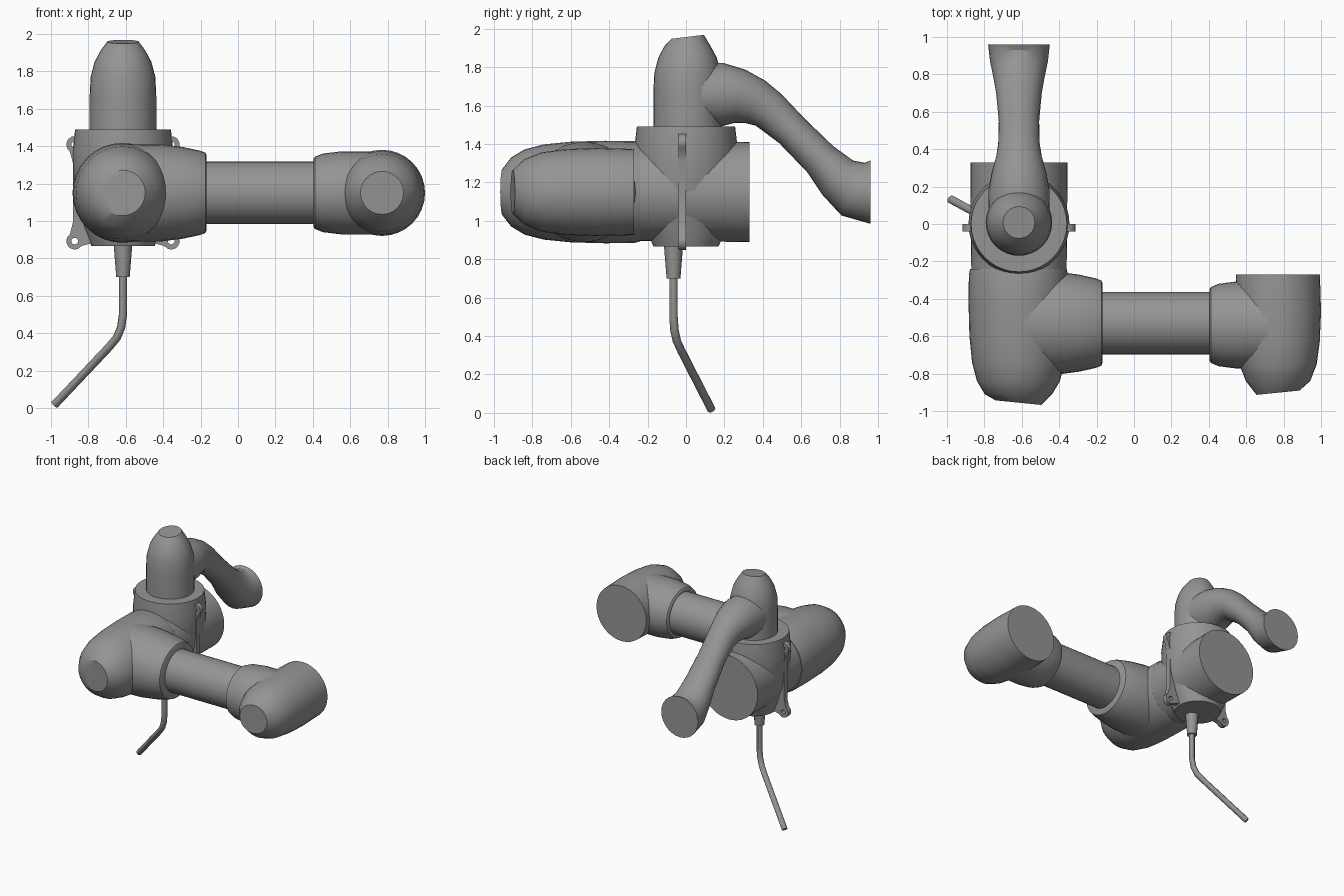
import bpy, bmesh, math
from mathutils import Vector

if "Cube" in bpy.data.objects:
    bpy.data.objects.remove(bpy.data.objects["Cube"])

GREY = (0.3, 0.3, 0.3, 1)
grey = bpy.data.materials.new("plain grey")
grey.use_nodes = True
grey.diffuse_color = GREY
grey.node_tree.nodes["Principled BSDF"].inputs["Base Color"].default_value = GREY

X, Y, Z = Vector((1, 0, 0)), Vector((0, 1, 0)), Vector((0, 0, 1))
HUB_X, MID_Z, ARM_Y = -0.615, 1.15, -0.53


def finish(obj):
    obj.data.materials.clear()
    obj.data.materials.append(grey)
    bpy.ops.object.select_all(action="DESELECT")
    obj.select_set(True)
    bpy.context.view_layer.objects.active = obj
    if obj.type == "MESH":
        bpy.ops.object.shade_smooth_by_angle(angle=math.radians(30))


def loft(name, rings, segs=32):
    """Skin a capped tube over rings given as (centre, u vector, v vector)."""
    bm = bmesh.new()
    loops = []
    for c, u, v in rings:
        angles = [2 * math.pi * i / segs for i in range(segs)]
        loops.append([bm.verts.new(c + u * math.cos(a) + v * math.sin(a)) for a in angles])
    for a, b in zip(loops, loops[1:]):
        for i in range(segs):
            j = (i + 1) % segs
            bm.faces.new((a[i], a[j], b[j], b[i]))
    bm.faces.new(loops[0])
    bm.faces.new(loops[-1])
    bmesh.ops.recalc_face_normals(bm, faces=bm.faces)
    mesh = bpy.data.meshes.new(name)
    bm.to_mesh(mesh)
    bm.free()
    obj = bpy.data.objects.new(name, mesh)
    bpy.context.collection.objects.link(obj)
    finish(obj)


def turned(name, origin, axis, profile, tilt=Vector((0, 0, 0)), stretch=1.0, segs=32):
    """Turn (distance, radius) pairs about an axis; tilt slants the last ring."""
    u = Y if abs(axis.y) < 0.5 else X
    v = axis.cross(u)
    rings = []
    for k, (d, r) in enumerate(profile):
        lean = tilt if k == len(profile) - 1 else tilt * 0
        rings.append((Vector(origin) + axis * d,
                      (u + axis * u.dot(lean)) * r * stretch,
                      (v + axis * v.dot(lean)) * r))
    loft(name, rings, segs)


# Base hub: crossing upright and horizontal drums
turned("hub_drum", (HUB_X, -0.24, MID_Z), Y, [(0, 0.255), (0.57, 0.26)], segs=40)
turned("hub_collar", (HUB_X, 0, 0.867), Z,
       [(0, 0.17), (0.1, 0.21), (0.3, 0.262), (0.5, 0.27), (0.623, 0.256)], segs=40)

# Mounting plate with four drilled ears
curve = bpy.data.curves.new("mounting_plate", "CURVE")
curve.dimensions = "2D"
curve.fill_mode = "BOTH"
curve.extrude = 0.02
outline, holes = [], []
for q in range(4):
    mid = math.radians(45 + 90 * q)
    ear = Vector((math.cos(mid), math.sin(mid))) * 0.365
    for s in range(9):
        a = mid + math.radians(-100 + 25 * s)
        outline.append(ear + Vector((math.cos(a), math.sin(a))) * 0.045)
    side = math.radians(90 * (q + 1))
    out = Vector((math.cos(side), math.sin(side)))
    along = Vector((-out.y, out.x))
    outline += [out * 0.268 - along * 0.16, out * 0.268 + along * 0.16]
    holes.append([ear + Vector((math.cos(t * math.pi / 6), math.sin(t * math.pi / 6))) * 0.018
                  for t in range(12)])
for loop in [outline] + holes:
    spline = curve.splines.new("POLY")
    spline.points.add(len(loop) - 1)
    for p, co in zip(spline.points, loop):
        p.co = (co.x, co.y, 0, 1)
    spline.use_cyclic_u = True
plate = bpy.data.objects.new("mounting_plate", curve)
plate.location = (HUB_X, -0.02, MID_Z)
plate.rotation_euler.x = math.radians(90)
bpy.context.collection.objects.link(plate)
finish(plate)
bpy.ops.object.convert(target="MESH")

# Shoulder housing and its side socket
turned("shoulder_housing", (HUB_X - 0.003, -0.24, MID_Z), -Y,
       [(0, 0.258), (0.03, 0.265), (0.18, 0.267), (0.36, 0.262), (0.5, 0.248),
        (0.6, 0.222), (0.67, 0.18), (0.715, 0.122)], tilt=X * 0.1)
turned("shoulder_socket", (HUB_X, ARM_Y, MID_Z), X,
       [(0, 0.262), (0.2, 0.26), (0.32, 0.245), (0.41, 0.226), (0.44, 0.215), (0.447, 0.2)],
       stretch=1.06)

# Straight link and elbow
turned("arm_link", (-0.2, ARM_Y, MID_Z), X, [(0, 0.167), (0.65, 0.167)], segs=40)
turned("elbow_socket", (0.403, ARM_Y - 0.01, MID_Z), X,
       [(0, 0.18), (0.008, 0.193), (0.05, 0.21), (0.15, 0.222), (0.36, 0.222)], stretch=1.05)
turned("elbow_housing", (0.77, -0.27, MID_Z), -Y,
       [(0, 0.224), (0.2, 0.23), (0.36, 0.223), (0.48, 0.207), (0.57, 0.172), (0.632, 0.115)],
       tilt=X * -0.1)

# Upper joint head
turned("upper_head", (HUB_X, 0.008, 1.47), Z,
       [(0, 0.178), (0.2, 0.178), (0.3, 0.173), (0.38, 0.152), (0.44, 0.12), (0.488, 0.085)],
       tilt=Y * 0.12)

# Bent tube: y, z, half width, half thickness
tube = [(0.02, 1.655, 0.165, 0.165), (0.19, 1.657, 0.162, 0.165), (0.28, 1.648, 0.145, 0.142),
        (0.36, 1.62, 0.122, 0.122), (0.43, 1.578, 0.111, 0.106), (0.55, 1.47, 0.108, 0.092),
        (0.7, 1.32, 0.122, 0.096), (0.79, 1.225, 0.138, 0.12), (0.87, 1.165, 0.155, 0.15),
        (0.96, 1.15, 0.165, 0.165)]
rings = []
for k, (y, z, w, t) in enumerate(tube):
    before, after = tube[max(k - 1, 0)], tube[min(k + 1, len(tube) - 1)]
    run = Vector((0, after[0] - before[0], after[1] - before[1])).normalized()
    if k == len(tube) - 1:
        run = Y
    rings.append((Vector((HUB_X, y, z)), X * w, run.cross(X) * -t))
loft("bent_tube", rings, 28)

# Cable gland and cable
loft("cable_gland", [(Vector((HUB_X, -0.065, z)), X * r, Y * r)
                     for z, r in ((0.7, 0.036), (0.9, 0.052))], 12)
path = [(-0.615, -0.065, 0.75), (-0.615, -0.065, 0.5), (-0.625, -0.06, 0.43),
        (-0.648, -0.048, 0.375), (-0.69, -0.025, 0.325), (-0.98, 0.132, 0.018)]
path = [Vector(p) for p in path]
rings = []
for k, p in enumerate(path):
    run = (path[min(k + 1, len(path) - 1)] - path[max(k - 1, 0)]).normalized()
    u = Y.cross(run).normalized()
    rings.append((p, u * 0.022, run.cross(u) * 0.022))
loft("cable", rings, 12)
